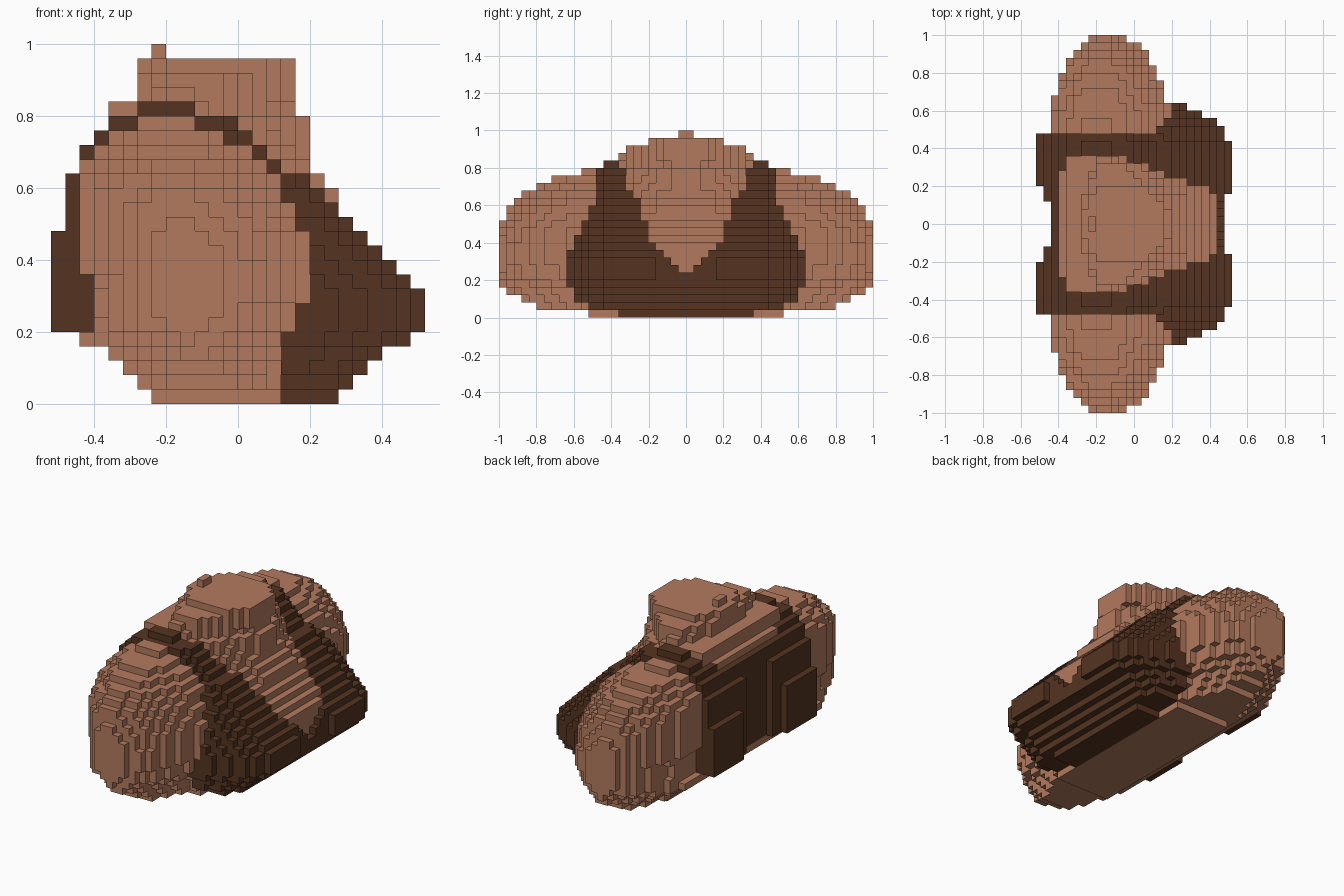
import bpy, bmesh
from mathutils import Vector

cube = bpy.data.objects.get("Cube")
if cube:
    bpy.data.objects.remove(cube, do_unlink=True)

CELL = 0.04


def make_material(name, color):
    mat = bpy.data.materials.new(name)
    mat.use_nodes = True
    mat.diffuse_color = color
    mat.node_tree.nodes["Principled BSDF"].inputs["Base Color"].default_value = color
    return mat


def profile(points, t):
    """Piecewise linear value of a profile at t."""
    if t <= points[0][0]:
        return points[0][1]
    for (a, va), (b, vb) in zip(points, points[1:]):
        if t <= b:
            return va + (vb - va) * (t - a) / (b - a)
    return points[-1][1]


# Cross-section of the end lobes: x by height
LOBE_BACK = [(.02, -.24), (.14, -.36), (.18, -.44), (.22, -.4), (.34, -.4), (.38, -.44),
             (.66, -.44), (.78, -.3)]
LOBE_FRONT = [(.02, .12), (.14, .12), (.2, .16), (.26, .16), (.3, .2), (.46, .2),
              (.54, .16), (.62, .12), (.7, .04), (.78, -.1)]
# Silhouette profiles of the dark shell: x by height
SHELL_FRONT = [(.02, .28), (.14, .4), (.18, .48), (.22, .52), (.3, .52), (.38, .44),
               (.42, .4), (.5, .32), (.62, .2), (.66, .12), (.78, -.02), (.82, -.12)]
SHELL_BACK = [(.46, -.52), (.5, -.48), (.62, -.48), (.66, -.44), (.7, -.44),
              (.74, -.4), (.78, -.36), (.82, -.28)]
# Half width of the shell by height and by x
SHELL_WIDTH_Z = [(.02, .36), (.06, .52), (.1, .6), (.18, .64), (.38, .64), (.42, .6),
                 (.58, .52), (.64, .48), (.78, .48), (.82, .44)]
SHELL_WIDTH_X = [(0, .48), (.08, .52), (.14, .57), (.18, .64), (.26, .64), (.36, .58),
                 (.46, .52), (.5, .44)]
# Central crest: centre line by height and half width by height and by x
CREST_FRONT = [(.3, .44), (.38, .42), (.46, .37), (.5, .32), (.54, .29), (.58, .28),
               (.62, .24), (.7, .2), (.78, .2), (.82, .16)]
CREST_BACK = [(.74, -.4), (.82, -.36), (.86, -.28)]
CREST_WIDTH_Z = [(.22, 0), (.26, .04), (.38, .18), (.46, .2), (.62, .27), (.78, .36),
                 (.86, .36), (.9, .32), (.94, .2)]
CREST_WIDTH_X = [(-.38, .28), (-.34, .36), (-.08, .36), (.2, .25), (.44, .2)]


def in_lobe(x, y, z):
    """The section shrinks elliptically toward each end, most at the bottom."""
    along = max(0, abs(y) - .48) / .53
    scale = (1 - along ** 2) ** .5
    sx = (x + .15) / scale - .15
    sz = (z - .29) / scale ** .75 + .29
    tuck = along * max(0, .2 - sz) / 2
    return (.019 < sz < .785
            and profile(LOBE_BACK, sz) + tuck < sx < profile(LOBE_FRONT, sz) - 2 * tuck)


def in_crest(x, y, z):
    width = profile(CREST_WIDTH_Z, z)
    if z > .96 or abs(y) >= width:
        return False
    side = abs(y) / width
    front, back = profile(CREST_FRONT, z), profile(CREST_BACK, z)
    if z > .84:
        # Blocky cap, chamfered at the front corners and toward the back
        front -= 1.2 * max(0, abs(y) - .12)
        back += .1 * side ** 2
    else:
        front = min(.44, front + (profile(SHELL_FRONT, z) - front) * side ** 1.5)
    return back < x < front


def in_shell(x, y, z):
    front, back = profile(SHELL_FRONT, z), profile(SHELL_BACK, z)
    width = min(profile(SHELL_WIDTH_Z, z), profile(SHELL_WIDTH_X, x + .52 - front))
    if z > .84 or abs(y) >= width or z < .2 and x < .12:
        return False
    # Shallow notches at the middle of both ends
    if abs(y) < .16:
        front = min(front, .48)
    if abs(y) < .2:
        back = max(back, -.48 if abs(y) > .1 else -.44)
    # Between the ridges the crest alone forms the surface
    if abs(y) < profile(CREST_WIDTH_Z, z) and x > -.1:
        return x < min(front, profile(CREST_FRONT, z))
    return back < x < front


def part_at(x, y, z):
    """Name of the part that fills a cell, or None."""
    if z > .96:
        return "top_knob" if -.24 < x < -.2 and abs(y) < .04 else None
    lobe = in_lobe(x, y, z)
    if lobe and abs(y) > .48:
        return "left_lobe" if y < 0 else "right_lobe"
    if lobe and z < .2 and x < .12:
        return "underside"
    if in_crest(x, y, z) and x > -.4 and abs(y) < profile(CREST_WIDTH_X, x):
        return "center_crest"
    if lobe and x > -.4 or in_shell(x, y, z):
        return "dark_shell"
    return None


# Fill the cell grid
cells = {}
for i in range(-13, 13):
    for j in range(-25, 25):
        for k in range(25):
            part = part_at(*((n + .5) * CELL for n in (i, j, k)))
            if part:
                cells[i, j, k] = part


def build_part(name, mat):
    """Make one object from the outer faces of the cells of a part."""
    bm = bmesh.new()
    corners = {}

    def corner(p):
        key = tuple(round(c) for c in p)
        if key not in corners:
            corners[key] = bm.verts.new(Vector(key) * CELL)
        return corners[key]

    for cell, part in cells.items():
        if part != name:
            continue
        for axis in range(3):
            u, v = Vector((0, 0, 0)), Vector((0, 0, 0))
            u[(axis + 1) % 3] = 1
            v[(axis + 2) % 3] = 1
            for step in (0, 1):
                beside = list(cell)
                beside[axis] += 1 if step else -1
                if tuple(beside) in cells:
                    continue
                start = Vector(cell)
                start[axis] += step
                ring = [start, start + u, start + u + v, start + v]
                if not step:
                    ring.reverse()
                bm.faces.new([corner(p) for p in ring])
    mesh = bpy.data.meshes.new(name)
    bm.to_mesh(mesh)
    bm.free()
    mesh.materials.append(mat)
    bpy.context.collection.objects.link(bpy.data.objects.new(name, mesh))


brown = make_material("light_brown", (.45, .195, .112, 1))
dark = make_material("dark_brown", (.09, .034, .015, 1))

for part_name in sorted(set(cells.values())):
    build_part(part_name, dark if part_name == "dark_shell" else brown)
